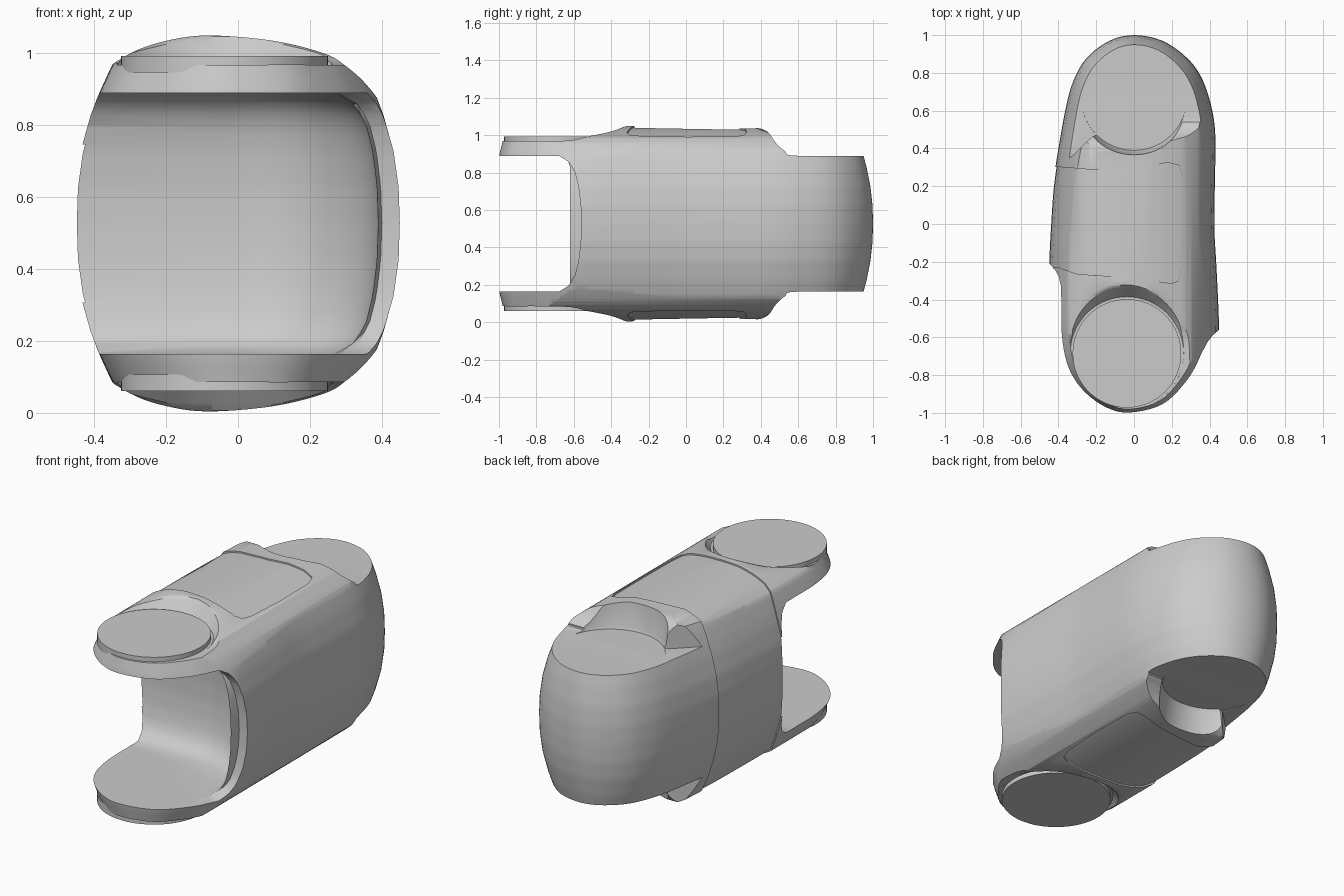
import bpy, bmesh, math

MID = 0.527          # height of the mirror plane
CUT = 0.363          # half height of the clevis gap

cube = bpy.data.objects.get("Cube")
if cube:
    bpy.data.objects.remove(cube, do_unlink=True)

grey = bpy.data.materials.new("plain grey")
grey.use_nodes = True
grey.diffuse_color = (0.6, 0.6, 0.6, 1)
grey.node_tree.nodes["Principled BSDF"].inputs["Base Color"].default_value = (0.6, 0.6, 0.6, 1)


def spline(pts, n=5, closed=True):
    """Catmull-Rom curve through 2D points."""
    out, m = [], len(pts)
    pick = lambda k: pts[k % m] if closed else pts[max(0, min(m - 1, k))]
    for i in range(m if closed else m - 1):
        a, b, c, d = (pick(i + k) for k in (-1, 0, 1, 2))
        for j in range(n):
            t = j / n
            out.append(tuple(0.5 * (2 * q + (r - p) * t + (2 * p - 5 * q + 4 * r - s) * t * t
                                    + (3 * q - p - 3 * r + s) * t ** 3)
                             for p, q, r, s in zip(a, b, c, d)))
    return out if closed else out + [pts[-1]]


def lerp_table(table, t):
    for (a, va), (b, vb) in zip(table, table[1:]):
        if t <= b:
            return va + (vb - va) * (t - a) / (b - a)
    return table[-1][1]


def loft(name, rings):
    """Closed solid through equal rings of 3D points."""
    bm = bmesh.new()
    rows = [[bm.verts.new(p) for p in ring] for ring in rings]
    n = len(rows[0])
    for lo, hi in zip(rows, rows[1:]):
        for i in range(n):
            j = (i + 1) % n
            bm.faces.new((lo[i], lo[j], hi[j], hi[i]))
    bm.faces.new(rows[0])
    bm.faces.new(rows[-1])
    bmesh.ops.recalc_face_normals(bm, faces=bm.faces)
    mesh = bpy.data.meshes.new(name)
    bm.to_mesh(mesh)
    bm.free()
    ob = bpy.data.objects.new(name, mesh)
    bpy.context.collection.objects.link(ob)
    mesh.materials.append(grey)
    return ob


def prism(name, pts, place, lo, hi):
    return loft(name, [[place(u, v, w) for u, v in pts] for w in (lo, hi)])


def circle(cx, cy, r, n=64):
    return [(cx + r * math.cos(i * math.tau / n), cy + r * math.sin(i * math.tau / n)) for i in range(n)]


def boolean(ob, cutter, op="DIFFERENCE"):
    mod = ob.modifiers.new("cut", "BOOLEAN")
    mod.operation, mod.object, mod.solver = op, cutter, "EXACT"
    bpy.context.view_layer.objects.active = ob
    bpy.ops.object.modifier_apply(modifier=mod.name)
    bpy.data.objects.remove(cutter, do_unlink=True)


def smooth(ob, angle=32):
    bpy.ops.object.select_all(action="DESELECT")
    ob.select_set(True)
    bpy.context.view_layer.objects.active = ob
    bpy.ops.object.shade_smooth_by_angle(angle=math.radians(angle))


along_x = lambda u, v, w: (w, u, v)
along_y = lambda u, v, w: (u, w, v)
along_z = lambda u, v, w: (u, v, w)

# Barrel shaped body from the plan outline
plan = spline([(0, 1), (.15, .97), (.28, .88), (.36, .77), (.41, .62), (.43, .48), (.43, .3),
               (.425, 0), (.435, -.2), (.445, -.4), (.45, -.55), (.445, -.62), (.41, -.71),
               (.33, -.83), (.18, -.955), (-.03, -1), (-.18, -.97), (-.32, -.88), (-.41, -.76),
               (-.45, -.6), (-.455, -.4), (-.455, -.2), (-.445, 0), (-.43, .2), (-.4, .4),
               (-.36, .62), (-.32, .76), (-.25, .88), (-.13, .97)])
width = [(0, 1), (.1, .993), (.2, .962), (.3, .9), (.36, .85), (.44, .77), (.55, .62)]
back = [(0, 1), (.1, .997), (.2, .986), (.3, .966), (.36, .95), (.55, .9)]
front = [(0, 1), (.36, 1), (.44, .98), (.55, .96)]
rings = []
for k in range(-22, 23):
    t = abs(k) * 0.025
    rings.append([(x * lerp_table(width, t), y * lerp_table(back if y > 0 else front, t),
                   MID + k * 0.025) for x, y in plan])
link_body = loft("link_body", rings)


# Trim with the front and side silhouettes, mirrored top to bottom
def mirrored(half):
    return half + [(u, 2 * MID - v) for u, v in reversed(half)]


dome = spline([(-.6, .66), (-.5, .82), (-.4, .93), (-.3, 1.0), (-.2, 1.035), (-.08, 1.05), (.1, 1.035),
               (.24, 1.0), (.3, .965), (.36, .91), (.405, .84), (.44, .7), (.46, .55)], 5, False)
boolean(link_body, prism("dome_trim", mirrored(dome), along_y, -1.2, 1.2), "INTERSECT")
side = spline([(-1.1, .97), (-.66, .97), (-.52, .995), (-.4, 1.02), (-.31, 1.051), (-.25, 1.047),
               (.3, 1.037), (.39, 1.037), (.44, 1.015), (.48, .96), (.53, .915), (.6, .89),
               (1.1, .89)], 5, False)
boolean(link_body, prism("side_trim", mirrored(side), along_x, -1, 1), "INTERSECT")

# Rounded clevis gap at the front, open towards -x
gap_inset = [(0, 0), (.1, .003), (.2, .015), (.28, .035), (.33, .065), (CUT, .12)]
rings = []
for k in range(-12, 13):
    t = abs(k) / 12 * CUT
    d = lerp_table(gap_inset, t)
    r = 0.41 - d
    arc = [(-.02 + r * math.cos(a * math.pi / 40), -.62 + r * math.sin(a * math.pi / 40))
           for a in range(21)]
    ring = arc + [(-.7, arc[-1][1]), (-.7, -1.2), (.7, -1.2), (.7, -.56 - d), (arc[0][0] + .01, -.56 - d)]
    rings.append([(x, y, MID + k / 12 * CUT) for x, y in ring])
boolean(link_body, loft("gap_cutter", rings))

# Hinge recesses, repeated above and below
wedge = [(-.37, .32), (-.22, .465), (-.05, .5), (-.1, .8), (-.6, .8)]
for s in (1, -1):
    z = lambda t: MID + s * t
    # round seat at the back, with a swing notch to one side
    seat = loft("seat_cutter", [[(x, y, z(t)) for x, y in circle(0, .67, r)]
                                for t, r in ((CUT, .28), (CUT + .02, .288), (.6, .315))])
    boolean(link_body, seat)
    boolean(link_body, prism("notch_cutter", wedge, along_z, z(CUT + .001), z(.6)))
    # flared clearance around the front disc
    flare = loft("flare_cutter", [[(x, y, z(t)) for x, y in circle(-.0375, -.685, r)]
                                  for t, r in ((.441, .3), (.46, .315), (.5, .345), (.6, .43))])
    boolean(link_body, flare)

# Shallow inset panel wrapping over the top, side and bottom
inner = link_body.copy()
inner.data = link_body.data.copy()
bpy.context.collection.objects.link(inner)
for v in inner.data.vertices:
    v.co.x *= 0.985
    v.co.z = MID + (v.co.z - MID) * 0.985
panel = [(-.6, .31), (-.37, .3), (-.2, .285), (0, .3), (.18, .325), (.24, .31), (.258, .25), (.26, 0),
         (.25, -.24), (.235, -.3), (.2, -.315), (0, -.285), (-.3, -.265), (-.4, -.23), (-.6, -.23)]
panel_cutter = prism("panel_cutter", panel, along_z, -.1, 1.2)
boolean(panel_cutter, inner)
boolean(link_body, panel_cutter)
smooth(link_body)

# Flat pivot discs on both prongs
for label, s in (("upper", 1), ("lower", -1)):
    disc = prism(label + "_pivot_disc", circle(-.0375, -.685, .2875), along_z,
                 MID + s * .42, MID + s * .466)
    smooth(disc)
